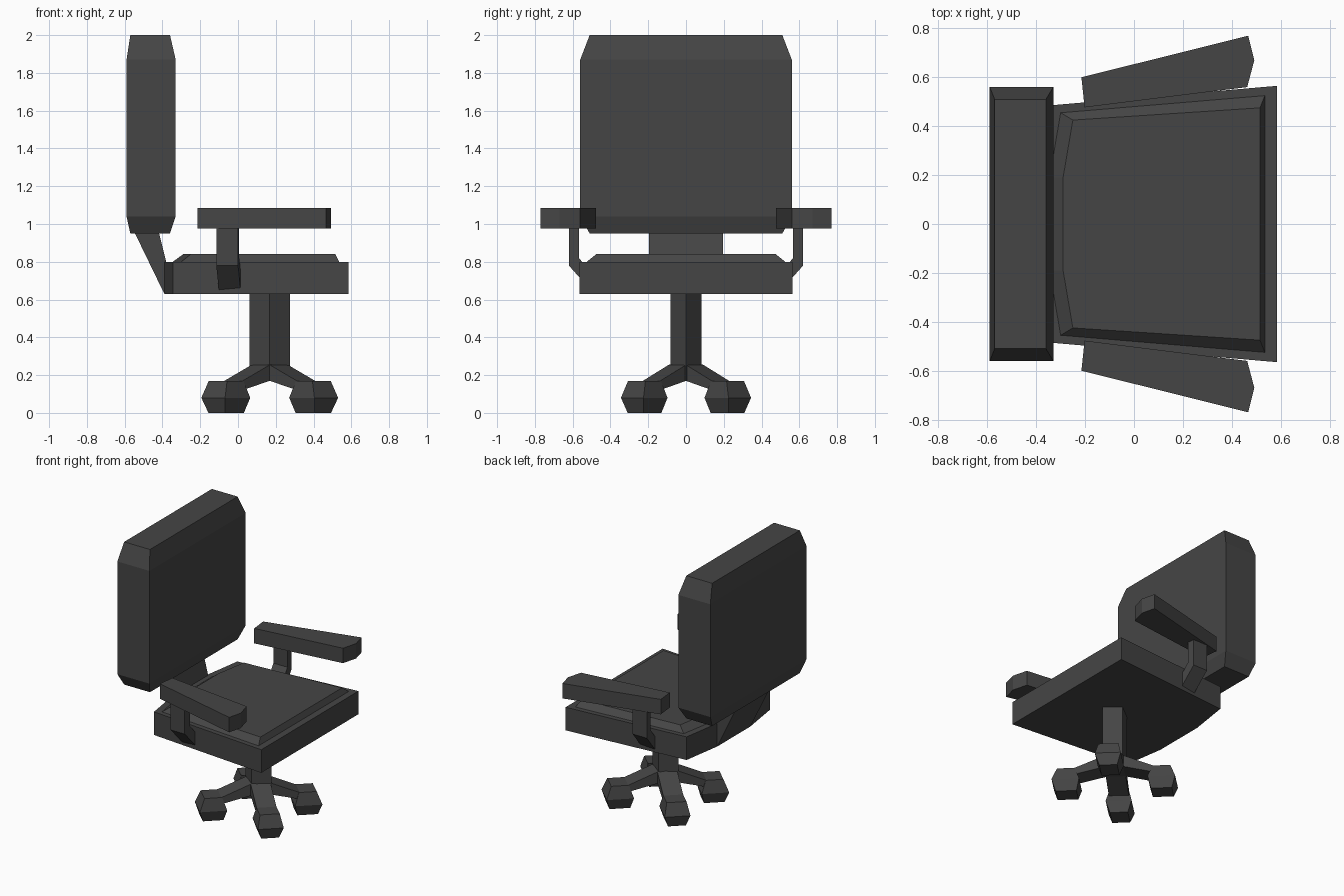
import bpy, bmesh
from math import sqrt

if "Cube" in bpy.data.objects:
    bpy.data.objects.remove(bpy.data.objects["Cube"])

mat = bpy.data.materials.new("charcoal")
mat.diffuse_color = (0.06, 0.06, 0.06, 1)
mat.use_nodes = True
mat.node_tree.nodes["Principled BSDF"].inputs["Base Color"].default_value = mat.diffuse_color


def loft(name, rings):
    """Skin a stack of equal-length point rings and cap both ends."""
    bm = bmesh.new()
    vs = [[bm.verts.new(p) for p in ring] for ring in rings]
    n = len(vs[0])
    for a, b in zip(vs, vs[1:]):
        for i in range(n):
            j = (i + 1) % n
            bm.faces.new((a[i], a[j], b[j], b[i]))
    bm.faces.new(vs[0][::-1])
    bm.faces.new(vs[-1])
    bmesh.ops.recalc_face_normals(bm, faces=bm.faces)
    me = bpy.data.meshes.new(name)
    bm.to_mesh(me)
    bm.free()
    me.materials.append(mat)
    ob = bpy.data.objects.new(name, me)
    bpy.context.collection.objects.link(ob)
    return ob


def rect(x0, x1, h, z):
    return [(x0, -h, z), (x1, -h, z), (x1, h, z), (x0, h, z)]


def outline(half, z):
    """Symmetric plan outline from its +y half."""
    return [(x, y, z) for x, y in half] + [(x, -y, z) for x, y in reversed(half)]


# Seat base and raised cushion
seat = [(0.585, 0.565), (-0.345, 0.485), (-0.39, 0.19)]
loft("seat", [outline(seat, 0.63), outline(seat, 0.80)])
loft("seat_cushion", [
    outline([(0.535, 0.525), (-0.30, 0.455), (-0.345, 0.19)], 0.79),
    outline([(0.535, 0.525), (-0.30, 0.455), (-0.345, 0.19)], 0.80),
    outline([(0.515, 0.475), (-0.25, 0.425), (-0.29, 0.19)], 0.84)])

# Backrest with chamfered top and bottom, and its bracket
loft("backrest", [rect(-0.57, -0.36, 0.51, 0.95), rect(-0.59, -0.33, 0.56, 1.04),
                  rect(-0.59, -0.33, 0.56, 1.87), rect(-0.57, -0.36, 0.51, 2.0)])
bracket = [(-0.39, 0.63), (-0.38, 0.80), (-0.42, 0.96), (-0.55, 0.96)]
loft("back_bracket", [[(x, y, z) for x, z in bracket] for y in (-0.195, 0.195)])

# Armrests and bent supports on both sides
pad = [(-0.215, 0.60), (0.467, 0.77), (0.492, 0.67), (0.463, 0.56), (-0.202, 0.477)]
bend = [(0.567, 0.98), (0.62, 0.98), (0.62, 0.78), (0.50, 0.645), (0.50, 0.74), (0.567, 0.82)]
for side, s in (("left", 1), ("right", -1)):
    loft("armrest_" + side, [[(x, s * y, z) for x, y in pad] for z in (0.975, 1.085)])
    loft("arm_support_" + side,
         [[(x + 0.12 * (0.62 - y), s * y, z) for y, z in bend] for x in (-0.115, 0.0)])

# Diamond-section column
CX = 0.168
col = [(CX + 0.106, 0), (CX, 0.082), (CX - 0.106, 0), (CX, -0.082)]
loft("column", [[(x, y, z) for x, y in col] for z in (0.17, 0.64)])

# Four diagonal legs ending in casters
leg = [(0, 0.255), (0.065, 0.255), (0.265, 0.17), (0.27, 0.12), (0.065, 0.17), (0, 0.17)]
caster = [(0.25, 0.39, 0.06, 0.0), (0.23, 0.415, 0.087, 0.08), (0.26, 0.38, 0.067, 0.17)]
c = 1 / sqrt(2)
k = 0
for sx in (1, -1):
    for sy in (1, -1):
        k += 1

        def place(r, w, z):
            return (CX + 1.02 * sx * c * (r + w), 0.97 * sy * c * (r - w), z)

        loft(f"leg_{k}", [[place(r, w, z) for r, z in leg] for w in (-0.067, 0.067)])
        loft(f"caster_{k}", [[place(a, -h, z), place(b, -h, z), place(b, h, z), place(a, h, z)]
                             for a, b, h, z in caster])
